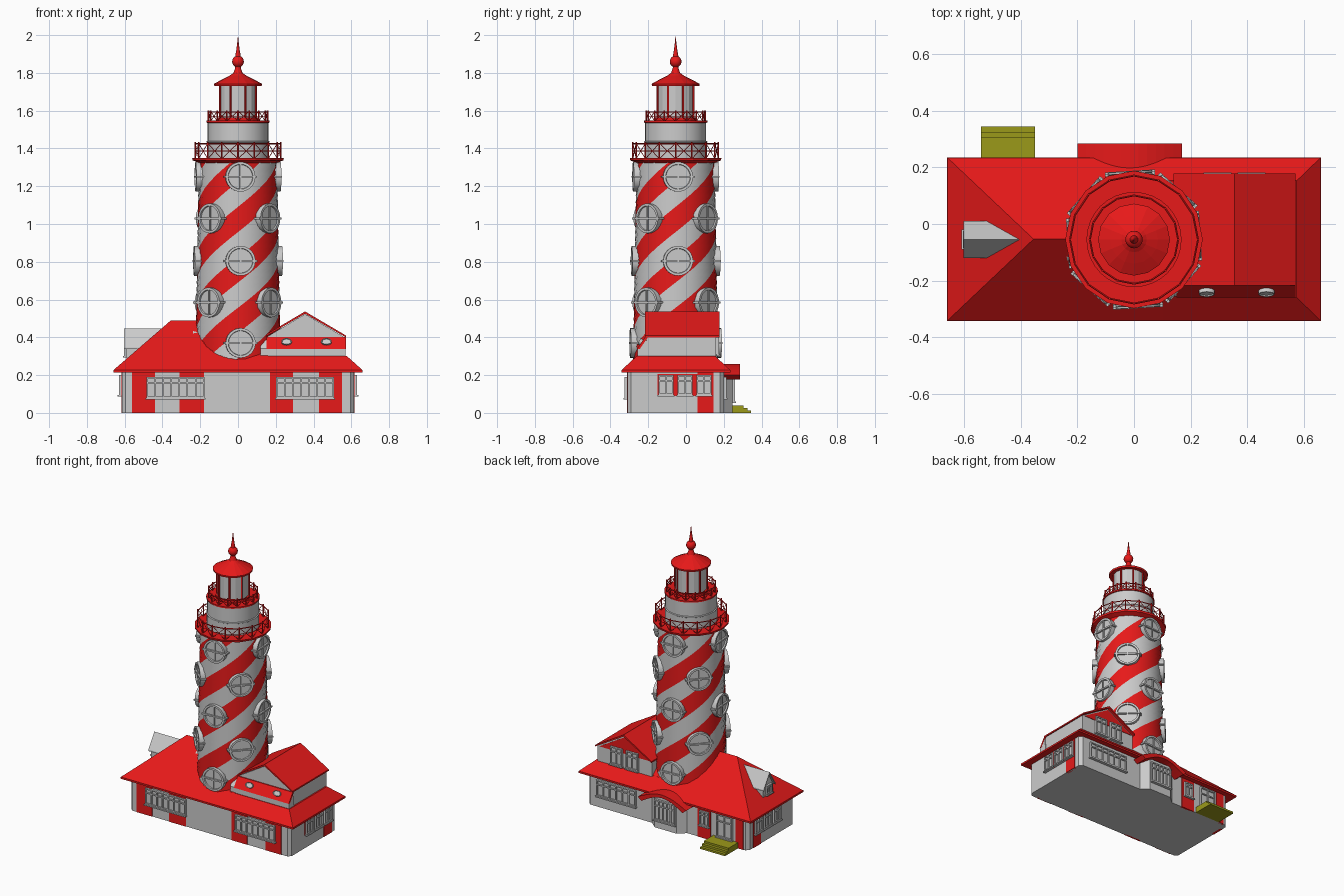
import bpy, bmesh
from math import sin, cos, pi, radians
from mathutils import Matrix, Vector

if "Cube" in bpy.data.objects:
    bpy.data.objects.remove(bpy.data.objects["Cube"])

I = Matrix.Identity(4)
CY = -0.055                                   # tower axis y
AXIS = Matrix.Translation((0, CY, 0))


def mat(name, c):
    m = bpy.data.materials.new(name)
    m.diffuse_color = (*c, 1)
    m.use_nodes = True
    m.node_tree.nodes["Principled BSDF"].inputs["Base Color"].default_value = m.diffuse_color
    return m


RED = mat("red_paint", (0.8, 0.01, 0.01))
OLIVE = mat("olive", (0.33, 0.32, 0.01))


def finish(bm, name, *mats, smooth=False, recalc=True):
    if recalc:
        bmesh.ops.recalc_face_normals(bm, faces=bm.faces)
    me = bpy.data.meshes.new(name)
    for f in bm.faces:
        f.smooth = smooth
    bm.to_mesh(me)
    bm.free()
    if smooth:
        me.set_sharp_from_angle(angle=radians(35))
    for m in mats:
        me.materials.append(m)
    ob = bpy.data.objects.new(name, me)
    bpy.context.collection.objects.link(ob)
    return ob


def add_box(bm, x0, x1, y0, y1, z0, z1, M=I):
    S = Matrix.Diagonal((x1 - x0, y1 - y0, z1 - z0, 1))
    T = Matrix.Translation(((x0 + x1) / 2, (y0 + y1) / 2, (z0 + z1) / 2))
    bmesh.ops.create_cube(bm, size=1, matrix=M @ T @ S)


def box(name, *b, m=None):
    bm = bmesh.new()
    add_box(bm, *b)
    return finish(bm, name, *([m] if m else []))


def prism(name, pts, axis, a, b, m=None):
    """Extrude a 2D outline along an axis from a to b."""
    bm = bmesh.new()
    put = {'x': lambda p, t: (t, p[0], p[1]), 'y': lambda p, t: (p[0], t, p[1]),
           'z': lambda p, t: (p[0], p[1], t)}[axis]
    A, B = [[bm.verts.new(put(p, t)) for p in pts] for t in (a, b)]
    bm.faces.new(A)
    bm.faces.new(B[::-1])
    for i in range(len(pts)):
        j = (i + 1) % len(pts)
        bm.faces.new((A[i], A[j], B[j], B[i]))
    return finish(bm, name, *([m] if m else []))


def add_lathe(bm, prof, n, M=I):
    rings = []
    for r, z in prof:
        k = 1 if r == 0 else n
        rings.append([bm.verts.new(M @ Vector((r * cos(2 * pi * i / n), r * sin(2 * pi * i / n), z)))
                      for i in range(k)])
    for A, B in zip(rings, rings[1:]):
        for i in range(n):
            j = (i + 1) % n
            f = [A[i % len(A)], A[j % len(A)], B[j % len(B)], B[i % len(B)]]
            bm.faces.new(list(dict.fromkeys(f)))


def lathe(name, prof, n=32, m=None, M=AXIS, smooth=True):
    bm = bmesh.new()
    add_lathe(bm, prof, n, M)
    return finish(bm, name, *([m] if m else []), smooth=smooth)


def add_bar(bm, p, q, r):
    p, q = Vector(p), Vector(q)
    R = (q - p).to_track_quat('Z', 'Y').to_matrix().to_4x4()
    bmesh.ops.create_cone(bm, cap_ends=True, segments=5, radius1=r, radius2=r, depth=(q - p).length,
                          matrix=Matrix.Translation((p + q) / 2) @ R)


def window(name, u0, u1, z0, z1, n, wall, turn=0):
    """Framed window; turn 0/90/180/270 faces front/right/back/left."""
    M = Matrix.Rotation(radians(turn), 4, 'Z')
    bm = bmesh.new()
    add_box(bm, u0, u1, -wall - .006, -wall + .01, z0, z1, M)
    for z in (z0, z0 + (z1 - z0) * .68, z1 - .008):
        add_box(bm, u0, u1, -wall - .014, -wall, z, z + .008, M)
    for i in range(n + 1):
        u = u0 + (u1 - u0 - .008) * i / n
        add_box(bm, u, u + .008, -wall - .014, -wall, z0, z1, M)
    add_box(bm, u0 - .005, u1 + .005, -wall - .02, -wall, z0 - .008, z0, M)
    finish(bm, name)


# ---- house walls, panels and windows
c = .02
prism("house_walls", [(-.615 + c, -.31), (.615 - c, -.31), (.615, -.31 + c), (.615, .2 - c), (.615 - c, .2),
                      (-.615 + c, .2), (-.615, .2 - c), (-.615, -.31 + c)], 'z', 0, .222)
for i, (a, b) in enumerate([(-.56, -.44), (-.31, -.18), (.17, .29), (.43, .55)]):
    box(f"front_panel_{i}", a, b, -.313, -.3, 0, .215, m=RED)
for i, (a, b) in enumerate([(-.58, -.52), (-.33, -.23)]):
    box(f"back_panel_{i}", a, b, .19, .203, 0, .215, m=RED)
for s, side in ((1, "right"), (-1, "left")):
    xs = sorted((s * .6, s * .618))
    box(f"{side}_panel", *xs, .06, .145, 0, .215, m=RED)
    box(f"{side}_upper_panel", *xs, -.15, .06, .09, .205, m=RED)
    for i in range(3):
        u = -.145 + i * .1
        a, b = (u, u + .08) if s > 0 else (-u - .08, -u)
        window(f"{side}_window_{i}", a, b, .095, .2, 2, .617, 90 * s)
window("front_window_left", -.485, -.178, .08, .19, 7, .312)
window("front_window_right", .202, .508, .08, .19, 7, .312)
window("back_window_right", -.54, -.24, .08, .19, 6, .2, 180)
window("back_door", .38, .5, .045, .2, 2, .2, 180)
window("back_window_left", .25, .32, .09, .19, 2, .2, 180)

# ---- rear bay, arched canopy and steps
prism("rear_bay", [(-.16, .19), (-.1, .245), (.07, .245), (.13, .19)], 'z', 0, .225)
window("bay_window", -.065, .095, .06, .2, 5, .245, 180)
arc = [(-.015 + .185 * (-1 + i / 6), .2 + .06 * cos(pi / 2 * (-1 + i / 6))) for i in range(13)]
prism("arched_canopy", arc + [(-.015 + (x + .015) * .85, z - .022) for x, z in arc[::-1]], 'y', .18, .285, RED)
prism("entrance_steps", [(.2, 0), (.345, 0), (.345, .013), (.325, .013), (.325, .027), (.305, .027),
                         (.305, .04), (.2, .04)], 'x', -.54, -.35, OLIVE)

# ---- hipped main roof, with a low skirt on the right
prism("eave_slab", [(-.66, -.342), (.66, -.342), (.66, .235), (-.66, .235)], 'z', .215, .227, RED)


def hip(name, x0, x1, tx0, tx1, ty0, ty1, top):
    bm = bmesh.new()
    lo = [bm.verts.new((x, y, .226)) for x, y in ((x0, -.342), (x1, -.342), (x1, .235), (x0, .235))]
    hi = [bm.verts.new((x, y, top)) for x, y in ((tx0, ty0), (tx1, ty0), (tx1, ty1), (tx0, ty1))]
    for i in range(4):
        j = (i + 1) % 4
        bm.faces.new((lo[i], lo[j], hi[j], hi[i]))
    bm.faces.new(hi)
    bm.faces.new(lo[::-1])
    bmesh.ops.remove_doubles(bm, verts=bm.verts, dist=.0001)
    finish(bm, name, RED)


hip("main_roof", -.66, .16, -.355, .16, -.0535, -.0535, .49)
hip("roof_skirt", .1, .66, .1, .575, -.26, .153, .302)

# ---- large gabled upper storey on the right
prism("gable_storey", [(.148, .29), (.565, .29), (.565, .4), (.355, .523), (.148, .4)], 'y', -.21, .16)
prism("gable_roof", [(.14, .4), (.355, .525), (.571, .4), (.571, .41), (.355, .537), (.14, .41)],
      'y', -.217, .178, RED)
prism("front_pent_wall", [(-.256, .29), (-.256, .34), (-.212, .398), (-.2, .29)], 'x', .12, .57)
prism("front_pent_band", [(-.26, .338), (-.217, .402), (-.2, .402), (-.245, .338)], 'x', .15, .571, RED)
for i, x in enumerate((.257, .468)):
    M = Matrix.Translation((x, -.238, .374)) @ Matrix.Rotation(radians(60), 4, 'X') @ Matrix.Diagonal((1, .65, 1, 1))
    lathe(f"oval_window_{i}", [(0, .008), (.022, .008), (.024, .012), (.028, .012), (.028, -.01)], 20, M=M)
prism("rear_gable_panel", [(.16, .4), (.55, .4), (.355, .515)], 'y', .155, .163, RED)
window("rear_gable_window_0", -.34, -.25, .31, .43, 2, .162, 180)
window("rear_gable_window_1", -.46, -.37, .31, .43, 2, .162, 180)

# ---- small dormer on the left hip
prism("small_dormer", [(-.11, .26), (-.11, .345), (-.055, .432), (0, .345), (0, .26)], 'x', -.59, -.4)
prism("small_dormer_roof", [(-.12, .337), (-.055, .436), (.01, .337), (.01, .347), (-.055, .447), (-.12, .347)],
      'x', -.603, -.4)
window("small_dormer_window", .025, .085, .3, .36, 2, .59, 270)

# ---- tower with four spiral stripes
Z0, Z1, ROWS, COLS = .2, 1.34, 30, 32


def tower_r(z):
    return .228 - .02 * (z - Z0) / (Z1 - Z0)


bm = bmesh.new()
grid = []
for k in range(ROWS + 1):
    z = Z0 + (Z1 - Z0) * k / ROWS
    t = -pi / 2 - pi / 4 + (z - .49) / .267 * pi / 2 + pi / 8 + pi / 8 - pi / 8
    grid.append([bm.verts.new((tower_r(z) * cos(t + 2 * pi * i / COLS), CY + tower_r(z) * sin(t + 2 * pi * i / COLS), z))
                 for i in range(COLS)])
for A, B in zip(grid, grid[1:]):
    for i in range(COLS):
        j = (i + 1) % COLS
        bm.faces.new((A[i], A[j], B[j], B[i])).material_index = 1 if i % 8 < 4 else 0
white = bpy.data.materials.new("plain_grey")
finish(bm, "striped_tower", white, RED, smooth=True)

# ---- round tower windows, staggered in eight columns
for col in range(8):
    for k, z in enumerate((.37, .805, 1.25) if col % 2 == 0 else (.585, 1.03)):
        a = -pi / 2 + col * pi / 4 + .06
        M = AXIS @ Matrix.Rotation(a, 4, 'Z') @ Matrix.Translation((tower_r(z) + .004, 0, z)) @ Matrix.Rotation(pi / 2, 4, 'Y')
        bm = bmesh.new()
        add_lathe(bm, [(0, .003), (.064, .003), (.066, .012), (.079, .012), (.079, -.035)], 24, M)
        add_box(bm, -.005, .005, -.088, .088, -.03, .014, M)
        add_box(bm, -.066, .066, -.004, .004, 0, .01, M)
        finish(bm, f"round_window_{col}_{k}", smooth=True)

# ---- galleries, lantern room and finial
lathe("lower_gallery", [(.2, 1.32), (.24, 1.337), (.243, 1.35), (.16, 1.35)], 16, RED, smooth=False)
lathe("upper_drum", [(.165, 1.345), (.165, 1.43), (.168, 1.432), (.168, 1.437), (.162, 1.44), (.162, 1.535)])
lathe("upper_gallery", [(.155, 1.533), (.168, 1.537), (.168, 1.547), (0, 1.547)], 32, RED)
lathe("lantern_glass", [(.1, 1.545), (.1, 1.735)], 16, smooth=False)
lathe("lantern_base", [(.11, 1.545), (.11, 1.565), (.1, 1.565)], 16, RED, smooth=False)
lathe("lantern_cap", [(0, 1.728), (.125, 1.73), (.127, 1.742), (.085, 1.765), (.045, 1.785), (.024, 1.8),
                      (.015, 1.825)], 16, RED, smooth=False)
lathe("finial", [(.015, 1.82)] + [(.031 * sin(t), 1.86 - .031 * cos(t)) for t in [.5 + .27 * i for i in range(9)]]
      + [(.014, 1.893), (.009, 1.92), (.004, 1.96), (0, 2)], 16, RED)
bm = bmesh.new()
for i in range(8):
    a = pi / 8 + i * pi / 4
    x, y = .103 * cos(a), CY + .103 * sin(a)
    add_bar(bm, (x, y, 1.55), (x, y, 1.735), .006)
finish(bm, "lantern_posts", RED)


def railing(name, r, z0, z1, n):
    """Posts, two rails and crossed braces around the tower."""
    bm = bmesh.new()
    P = lambda i, z: (r * cos(2 * pi * i / n), CY + r * sin(2 * pi * i / n), z)
    for i in range(n):
        add_bar(bm, P(i, z0), P(i, z1 + .005), .0045)
        add_bar(bm, P(i, z1 - .004), P(i + 1, z1 - .004), .0035)
        mid = z0 + (z1 - z0) * .5
        add_bar(bm, P(i, mid), P(i + 1, mid), .002)
        add_bar(bm, P(i, z0), P(i + 1, z1), .002)
        add_bar(bm, P(i, z1), P(i + 1, z0), .002)
    finish(bm, name, RED)


railing("lower_railing", .226, 1.345, 1.428, 16)
railing("upper_railing", .156, 1.545, 1.597, 16)
